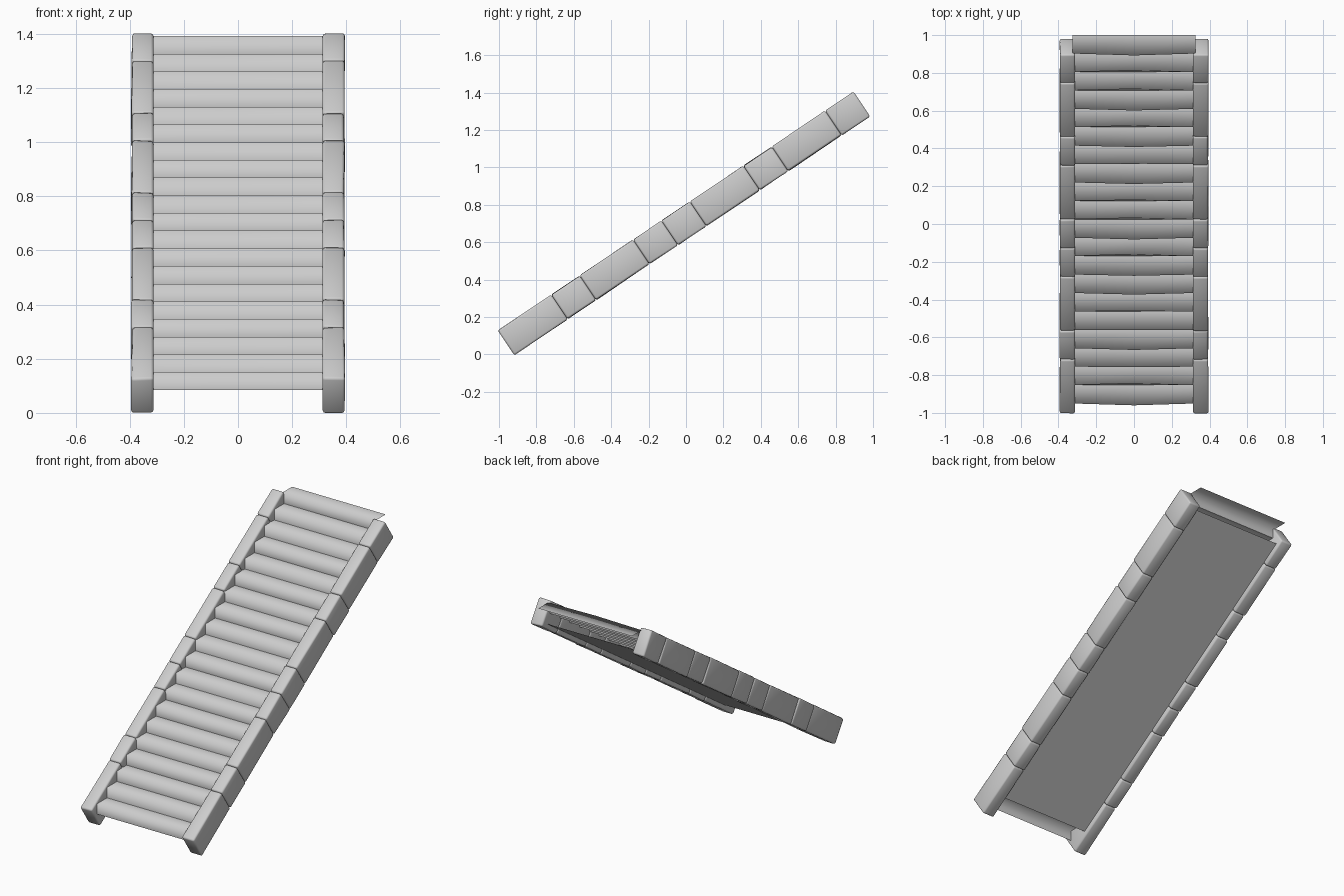
import bpy, bmesh, math, random
from mathutils import Vector

if "Cube" in bpy.data.objects:
    bpy.data.objects.remove(bpy.data.objects["Cube"])
random.seed(4)

stone = bpy.data.materials.new("grey_stone")
stone.use_nodes = True
GREY = (0.61, 0.61, 0.61, 1)
stone.diffuse_color = GREY
stone.node_tree.nodes["Principled BSDF"].inputs["Base Color"].default_value = GREY

SLOPE = math.atan2(1.265, 1.885)
ALONG = Vector((0, math.cos(SLOPE), math.sin(SLOPE)))
NORMAL = Vector((0, -math.sin(SLOPE), math.cos(SLOPE)))
START = Vector((0, -0.917, -0.005))
HEIGHT = 0.162
STEPS, RUN, RISE = 20, 0.0975, 0.0653
FIRST_Y, FIRST_Z = -0.95, 0.085
HALF = 0.325


def finish(name, bm, angle):
    mesh = bpy.data.meshes.new(name)
    bm.to_mesh(mesh)
    bm.free()
    obj = bpy.data.objects.new(name, mesh)
    bpy.context.collection.objects.link(obj)
    mesh.materials.append(stone)
    bpy.ops.object.select_all(action="DESELECT")
    obj.select_set(True)
    bpy.context.view_layer.objects.active = obj
    bpy.ops.object.shade_smooth_by_angle(angle=math.radians(angle))


def block(name, side, s0, s1):
    # Rounded stone lying along the slope, with slightly uneven corners
    bm = bmesh.new()
    bmesh.ops.create_cube(bm, size=1)
    for v in bm.verts:
        s = s0 if v.co.x < 0 else s1
        x = 0.312 if v.co.y < 0 else 0.396 - random.uniform(0, 0.006)
        d = random.uniform(0, 0.005)
        if v.co.z > 0:
            d = HEIGHT - d
        v.co = START + ALONG * s + NORMAL * d + Vector((side * x, 0, 0))
    bmesh.ops.recalc_face_normals(bm, faces=bm.faces[:])
    bm.normal_update()
    bmesh.ops.bevel(bm, geom=bm.edges[:], offset=0.01, segments=2,
                    profile=0.5, affect="EDGES")
    finish(name, bm, 60)


# Side walls of long and short blocks
LONG, SHORT = 0.344, 0.183
pattern = [LONG, SHORT, LONG, SHORT, SHORT, LONG, SHORT, LONG, SHORT]
for side, label in ((1, "left"), (-1, "right")):
    s = 0
    for i, length in enumerate(pattern):
        block(f"{label}_wall_block_{i + 1}", side, s, s + length)
        s += length

# Worn steps: each is a thin riser and tread with an uneven nose
for k in range(STEPS):
    bm = bmesh.new()
    y, z = FIRST_Y + k * RUN, FIRST_Z + k * RISE
    bow = random.uniform(-0.012, 0.012) if 0 < k < STEPS - 1 else 0.01
    columns = []
    for x in (-HALF, 0, HALF):
        nose = y - (bow if x == 0 else 0)
        columns.append([bm.verts.new(p) for p in (
            (x, y, z), (x, nose, z + RISE), (x, y + RUN, z + RISE))])
    for a, b in zip(columns, columns[1:]):
        for j in range(2):
            bm.faces.new((a[j], b[j], b[j + 1], a[j + 1]))
    finish(f"step_{k + 1}", bm, 120)

# Flat underside between the walls, leaving the space under the steps open
bm = bmesh.new()
low, high = (START + ALONG * s + NORMAL * 0.03 for s in (0.13, 2.25))
corners = [(-HALF, *low.yz), (-HALF, *high.yz), (HALF, *high.yz), (HALF, *low.yz)]
bm.faces.new([bm.verts.new(c) for c in corners])
finish("underside", bm, 30)
